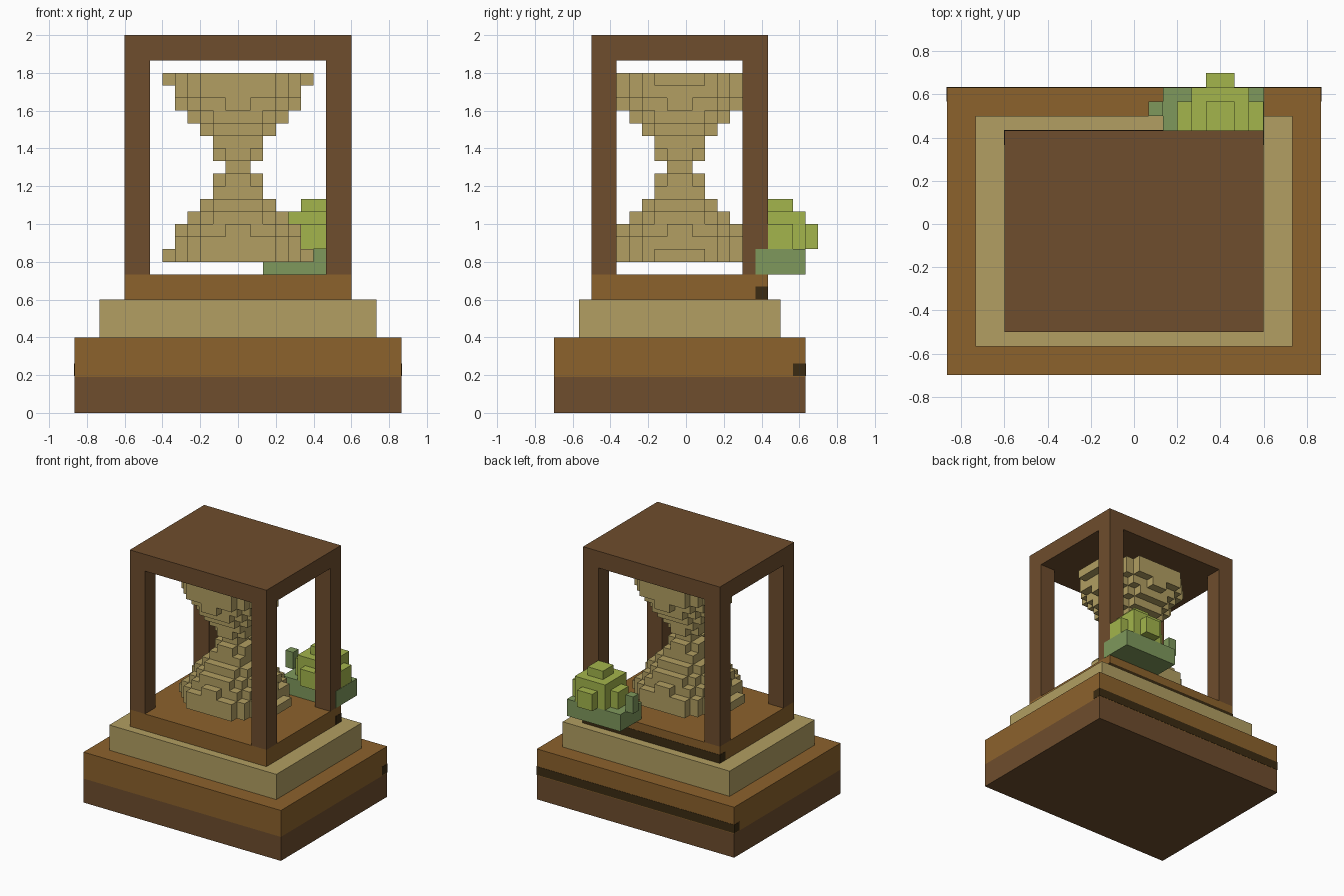
import bpy
import bmesh

if "Cube" in bpy.data.objects:
    bpy.data.objects.remove(bpy.data.objects["Cube"], do_unlink=True)

V = 1 / 15      # block size
YC = -V / 2     # depth centre of the frame


def make_material(name, rgb):
    lin = [((c / 255 + 0.055) / 1.055) ** 2.4 for c in rgb] + [1.0]
    m = bpy.data.materials.new(name)
    m.use_nodes = True
    m.diffuse_color = lin
    bsdf = next(n for n in m.node_tree.nodes if n.type == 'BSDF_PRINCIPLED')
    bsdf.inputs["Base Color"].default_value = lin
    bsdf.inputs["Roughness"].default_value = 0.9
    return m


dark_wood = make_material("dark_wood", (110, 77, 45))
warm_wood = make_material("warm_wood", (140, 98, 44))
sand = make_material("sand", (178, 159, 98))
leaf = make_material("light_green", (163, 181, 76))
moss = make_material("dark_green", (127, 153, 92))
shadow_wood = make_material("blackish_brown", (59, 43, 18))


def finish(name, bm, mat):
    me = bpy.data.meshes.new(name)
    bmesh.ops.recalc_face_normals(bm, faces=bm.faces[:])
    bm.to_mesh(me)
    bm.free()
    me.materials.append(mat)
    ob = bpy.data.objects.new(name, me)
    bpy.context.collection.objects.link(ob)
    return ob


def box(name, x, y, z, mat):
    """Box from (low, high) ranges on each axis."""
    bm = bmesh.new()
    bmesh.ops.create_cube(bm, size=1)
    for v in bm.verts:
        for i, (lo, hi) in enumerate((x, y, z)):
            v.co[i] = lo if v.co[i] < 0 else hi
    return finish(name, bm, mat)


def blocks(name, cells, origin, mat):
    """Outer skin of a set of unit blocks."""
    bm = bmesh.new()
    for c in sorted(cells):
        for axis in range(3):
            for side in (0, 1):
                n = list(c)
                n[axis] += 2 * side - 1
                if tuple(n) in cells:
                    continue
                a, b = (axis + 1) % 3, (axis + 2) % 3
                quad = [(0, 0), (1, 0), (1, 1), (0, 1)]
                verts = []
                for p, q in (quad if side else quad[::-1]):
                    co = list(c)
                    co[axis] += side
                    co[a] += p
                    co[b] += q
                    verts.append(bm.verts.new([o + k * V for o, k in zip(origin, co)]))
                bm.faces.new(verts)
    bmesh.ops.remove_doubles(bm, verts=bm.verts[:], dist=1e-4)
    me_ob = finish(name, bm, mat)
    return me_ob


def span(half, centre=0.0):
    return centre - half * V, centre + half * V


# Stepped plinth
box("plinth_lower", span(13), span(10, YC), (0, 0.19), dark_wood)
box("plinth_upper", span(13), span(10, YC), (0.19, 6 * V), warm_wood)
box("plinth_step", span(11), span(8, YC), (6 * V, 9 * V), sand)
box("frame_floor", span(9), span(7, YC), (9 * V, 11 * V), warm_wood)

# Dark strips along the back edges, slightly proud of the wood
E = 0.002
for name, hx, hy, z0 in (("plinth_back_strip", 13, 10, 0.195), ("floor_back_strip", 9, 7, 0.602)):
    back = YC + hy * V
    box(name, (-hx * V - E, hx * V + E), (back - V, back + E), (z0, z0 + V), shadow_wood)

# Frame: four posts and a roof
for sx, side in ((-1, "right"), (1, "left")):
    for sy, end in ((-1, "front"), (1, "back")):
        box(f"post_{end}_{side}", span(1, sx * 8 * V), span(1, YC + sy * 6 * V),
            (11 * V, 28 * V), dark_wood)
box("roof", span(9), span(7, YC), (28 * V, 30 * V), dark_wood)

# Hourglass of stacked block discs, mirrored about the neck
half_radii = [(6, 5), (5.2, 5.2), (4.6, 4.6), (4, 4), (3, 3), (2.2, 2.2), (1.8, 1.8), (1, 1)]
radii = half_radii + half_radii[-2::-1]
cells = {(i, j, k)
         for k, (rx, ry) in enumerate(radii)
         for i in range(-6, 6) for j in range(-6, 6)
         if ((i + 0.5) / rx) ** 2 + ((j + 0.5) / ry) ** 2 < 1}
blocks("hourglass", cells, (0, YC, 12 * V), sand)

# Bush growing around the back left post
BX, BY = 6 * V, 0.5
box("bush_base", (2 * V, 9 * V + E), span(2, BY), (11 * V, 13 * V), moss)
box("bush_sprig", (V, 2 * V), (BY, BY + V), (13 * V, 15 * V), moss)
box("bush_body", span(2, BX), span(2, BY), (13 * V, 16 * V), leaf)
box("bush_side_lobes", span(3, BX), span(1, BY), (13 * V, 15 * V), leaf)
box("bush_front_back_lobes", span(1, BX), span(3, BY), (13 * V, 15 * V), leaf)
box("bush_crown", span(1, BX), span(1, BY), (16 * V, 17 * V), leaf)
